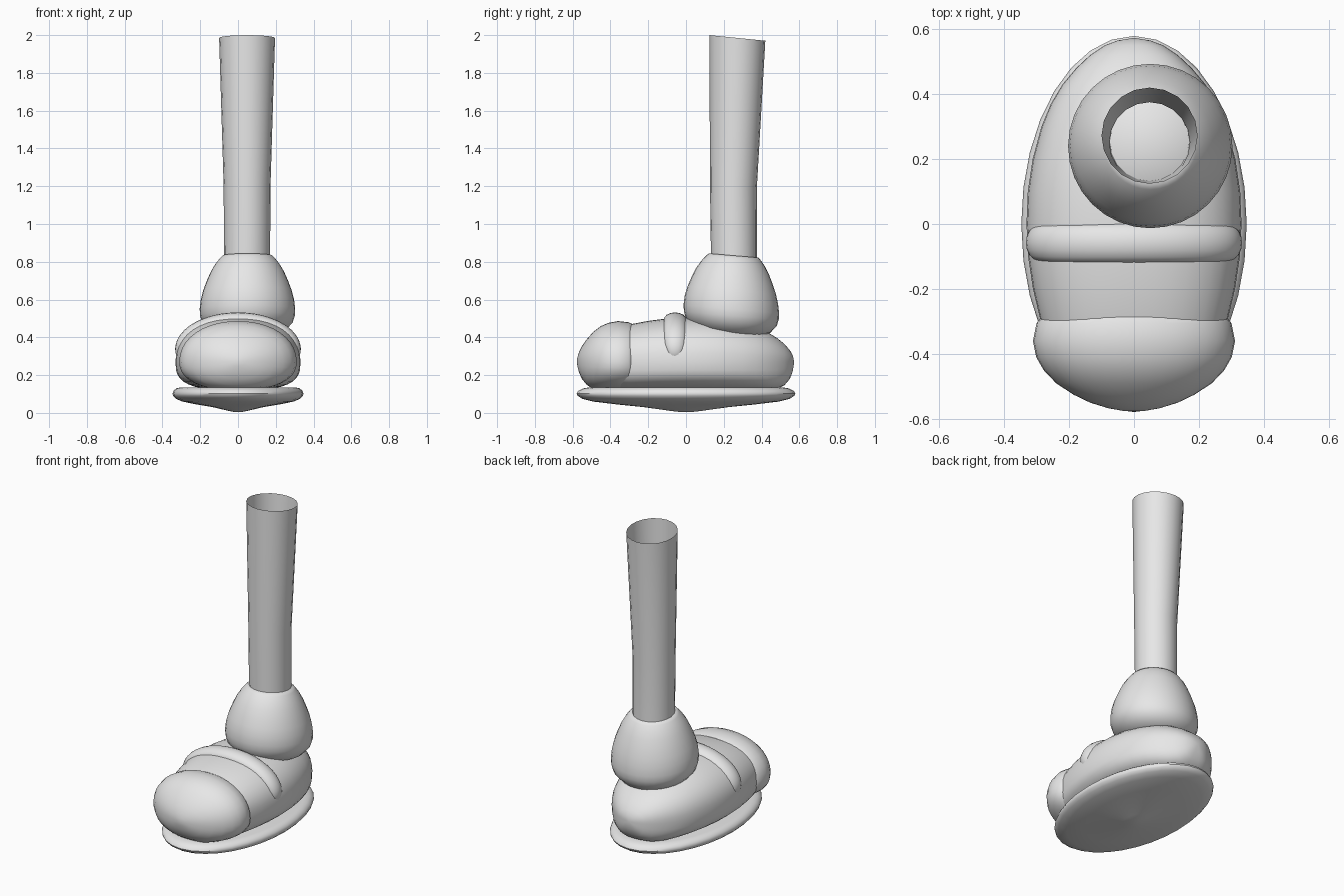
import bpy, bmesh, math

if "Cube" in bpy.data.objects:
    bpy.data.objects.remove(bpy.data.objects["Cube"])

grey = bpy.data.materials.new("plain grey")
grey.diffuse_color = (0.8, 0.8, 0.8, 1)
grey.use_nodes = True
grey.node_tree.nodes["Principled BSDF"].inputs["Base Color"].default_value = grey.diffuse_color


def loft(name, rings, caps=(True, True)):
    """Skin a list of equal-length closed rings; optionally close the ends."""
    bm = bmesh.new()
    vr = [[bm.verts.new(p) for p in r] for r in rings]
    n = len(vr[0])
    for a, b in zip(vr, vr[1:]):
        for i in range(n):
            j = (i + 1) % n
            bm.faces.new((a[i], a[j], b[j], b[i]))
    if caps[0]:
        bm.faces.new(vr[0])
    if caps[1]:
        bm.faces.new(vr[-1])
    bmesh.ops.remove_doubles(bm, verts=bm.verts, dist=1e-5)
    bmesh.ops.recalc_face_normals(bm, faces=bm.faces)
    me = bpy.data.meshes.new(name)
    bm.to_mesh(me)
    bm.free()
    me.materials.append(grey)
    ob = bpy.data.objects.new(name, me)
    bpy.context.collection.objects.link(ob)
    bpy.ops.object.select_all(action='DESELECT')
    ob.select_set(True)
    bpy.context.view_layer.objects.active = ob
    bpy.ops.object.shade_smooth_by_angle(angle=math.radians(45))
    return ob


def angles(n):
    return [2 * math.pi * i / n for i in range(n)]


def flat_ring(cx, cy, z, rx, ry, n, slope=0):
    """Horizontal ellipse, optionally tipped down towards the back."""
    return [(cx + rx * math.cos(a), cy + ry * math.sin(a), z - slope * ry * math.sin(a))
            for a in angles(n)]


def cross_ring(y, w, top, bottom, mid=0.27, n=40, pu=2.3, pl=3.0):
    """Upright shoe section: rounded above, boxier below."""
    pts = []
    for a in angles(n):
        c, s = math.cos(a), math.sin(a)
        e = 2 / (pu if s > 0 else pl)
        h = (top - mid) if s > 0 else (mid - bottom)
        pts.append((w * math.copysign(abs(c) ** e, c), y,
                    mid + h * math.copysign(abs(s) ** e, s)))
    return pts


# sole: thin oval with a bulging underside
sole = [(0, .004), (.06, .005), (.16, .012), (.38, .03), (.62, .044), (.85, .06),
        (.95, .075), (.99, .09), (1, .102), (.985, .117), (.94, .13), (.88, .135)]
loft("sole", [flat_ring(0, 0, z, .347 * s, .579 * s, 32) for s, z in sole])

# shoe body: sections from inside the toe cap to the heel (y, half width, top, bottom)
body = [(-.42, .25, .43, .13), (-.30, .287, .468, .12), (-.20, .311, .487, .12),
        (-.10, .326, .50, .12), (0, .331, .505, .12), (.10, .327, .505, .12),
        (.20, .312, .495, .12), (.30, .285, .473, .12), (.37, .256, .452, .12),
        (.43, .22, .428, .12), (.48, .178, .398, .127), (.52, .135, .366, .145),
        (.55, .09, .332, .18), (.565, .05, .305, .22), (.573, 0, .27, .27)]
loft("shoe_body", [cross_ring(*s) for s in body])

# toe cap: bulbous front
toe = [(-.28, .265, .45, .14), (-.287, .285, .472, .125), (-.305, .30, .48, .12),
       (-.36, .311, .486, .118), (-.41, .301, .477, .118), (-.45, .278, .46, .12),
       (-.49, .24, .43, .125), (-.525, .187, .39, .148), (-.55, .135, .355, .178),
       (-.567, .08, .32, .215), (-.575, .035, .293, .247), (-.578, 0, .27, .27)]
loft("toe_cap", [cross_ring(*s, pu=2.1, pl=2.3) for s in toe])

# strap: padded arch over the shoe, tapering at both ends
strap = []
steps = 40
for k in range(steps + 1):
    t = 2 * k / steps - 1
    a = math.radians(106) * t
    taper = math.sqrt(max(0, 1 - abs(t) ** 5))
    px, pz = .30 * math.sin(a), .32 + .17 * math.cos(a)
    nx, nz = math.sin(a) / .30, math.cos(a) / .17
    l = math.hypot(nx, nz)
    nx, nz = nx / l, nz / l
    strap.append([(px + .042 * taper * math.cos(b) * nx,
                   -.058 + .062 * taper * math.sin(b),
                   pz + .042 * taper * math.cos(b) * nz) for b in angles(16)])
loft("strap", strap)

# rolled sock: squashed ball with a flat, tipped top (z, radius, centre y)
sock = [(.40, 0, .24), (.403, .08, .24), (.415, .15, .24), (.44, .205, .24),
        (.48, .24, .24), (.515, .251, .24), (.55, .253, .24), (.60, .247, .24),
        (.65, .234, .242), (.70, .215, .244), (.75, .193, .246), (.79, .169, .249),
        (.82, .145, .251), (.833, .131, .252)]
loft("rolled_sock", [flat_ring(.05, y, z, r, r, 32, .085) for z, r, y in sock])

# leg: open tube, a little wider at the slanted top
leg = [(.826, .122, .254, .085), (1.2, .124, .251, .09), (1.985, .148, .272, .1)]
loft("leg", [flat_ring(.048, y, z, r, r, 20, s) for z, r, y, s in leg], (False, False))
